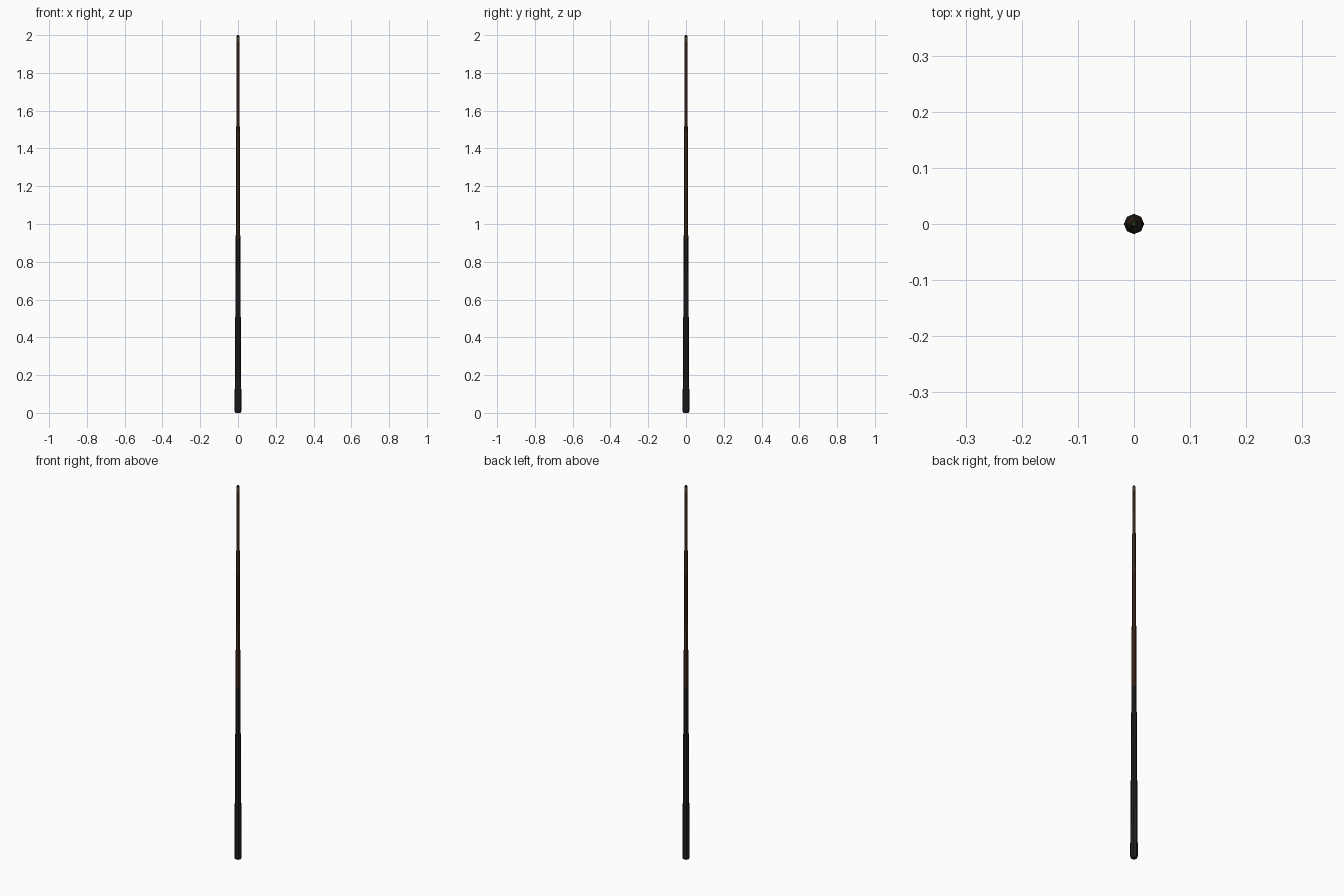
import bpy, bmesh, math

if "Cube" in bpy.data.objects:
    bpy.data.objects.remove(bpy.data.objects["Cube"])

SIDES = 8

def material(name, rgb):
    m = bpy.data.materials.new(name)
    m.diffuse_color = (*rgb, 1)
    m.use_nodes = True
    m.node_tree.nodes["Principled BSDF"].inputs["Base Color"].default_value = m.diffuse_color
    return m

def turned(name, profile, mat, cap_low=False, cap_high=False):
    """Octagonal turned section from (radius, height) points."""
    bm = bmesh.new()
    rings = []
    for r, z in profile:
        rings.append([bm.verts.new((r * math.cos(2 * math.pi * i / SIDES),
                                    r * math.sin(2 * math.pi * i / SIDES), z))
                      for i in range(SIDES)])
    for a, b in zip(rings, rings[1:]):
        for i in range(SIDES):
            j = (i + 1) % SIDES
            bm.faces.new((a[i], a[j], b[j], b[i]))
    if cap_low:
        bm.faces.new(rings[0][::-1])
    if cap_high:
        bm.faces.new(rings[-1])
    mesh = bpy.data.meshes.new(name)
    bm.to_mesh(mesh)
    bm.free()
    obj = bpy.data.objects.new(name, mesh)
    bpy.context.collection.objects.link(obj)
    mesh.materials.append(mat)
    return obj

black = material("black_lacquer", (0.015, 0.015, 0.016))
brown = material("dark_wood", (0.065, 0.026, 0.013))
light = material("upper_wood", (0.09, 0.045, 0.025))
tan = material("ferrule_tan", (0.2, 0.16, 0.07))
green = material("chalked_leather", (0.02, 0.025, 0.01))

# Rounded bumper and black butt
turned("bumper", [(0.013, 0), (0.0165, 0.004), (0.018, 0.012)], black, cap_low=True)
turned("butt", [(0.018, 0.012), (0.0146, 0.5), (0.012, 0.92)], black)
# Tapered wooden shaft
turned("lower_shaft", [(0.012, 0.92), (0.0092, 1.53)], brown)
turned("upper_shaft", [(0.0092, 1.53), (0.0071, 1.97)], light)
# Ferrule and leather tip
turned("ferrule", [(0.0071, 1.97), (0.007, 1.99)], tan)
turned("tip", [(0.007, 1.99), (0.0065, 1.996), (0.004, 2.0)], green, cap_high=True)
